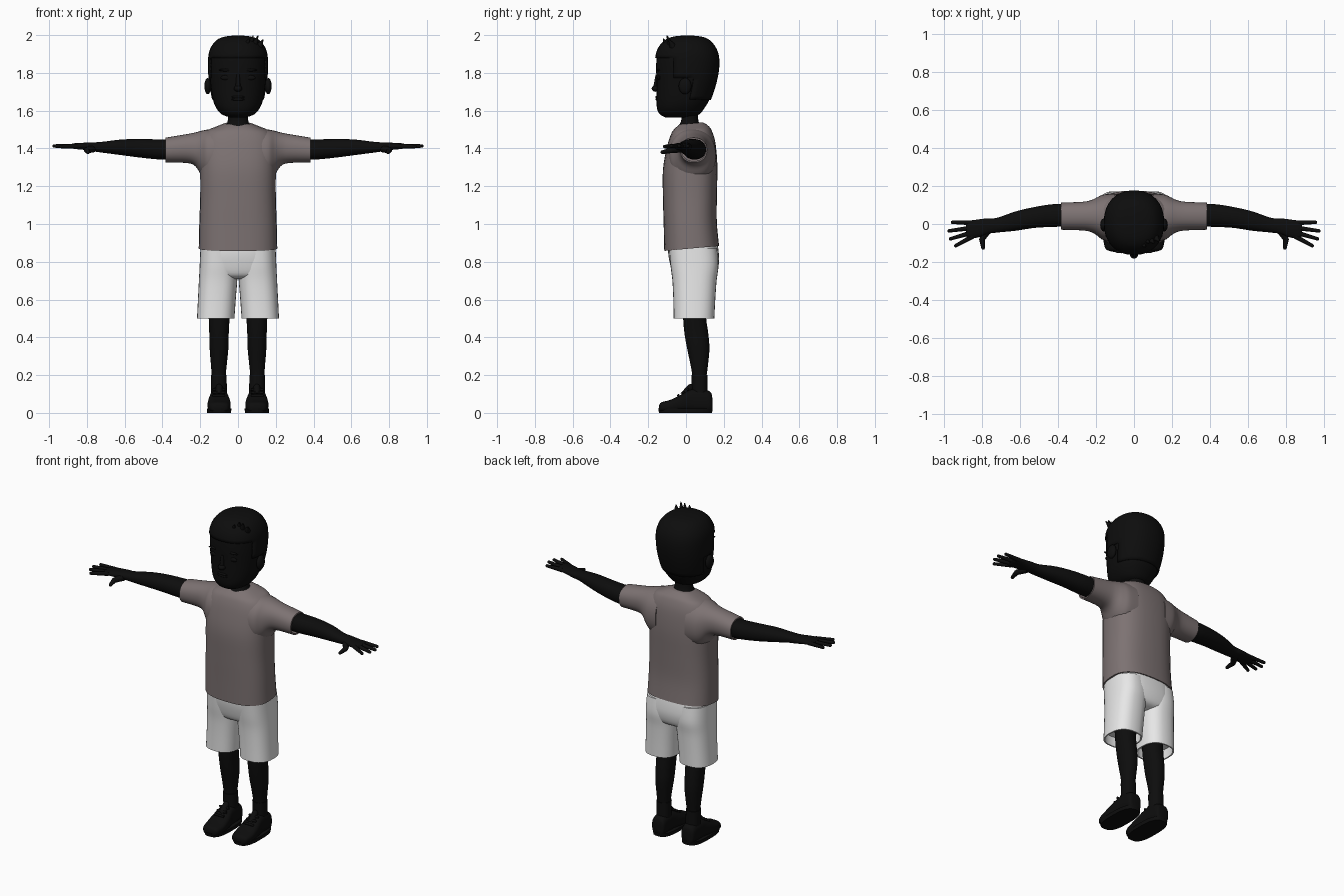
import bpy, bmesh, math
from mathutils import Vector, Matrix

if "Cube" in bpy.data.objects:
    bpy.data.objects.remove(bpy.data.objects["Cube"])


def material(name, *rgb):
    m = bpy.data.materials.new(name)
    m.use_nodes = True
    m.diffuse_color = (*rgb, 1)
    bsdf = next(n for n in m.node_tree.nodes if n.type == 'BSDF_PRINCIPLED')
    bsdf.inputs["Base Color"].default_value = (*rgb, 1)
    return m


BLACK = material("soft black", 0.004, 0.004, 0.004)
TAUPE = material("taupe cloth", 0.205, 0.17, 0.17)
WHITE = material("white cloth", 0.8, 0.8, 0.8)


def finish(name, bm, mat, mirror=False, angle=45):
    bmesh.ops.recalc_face_normals(bm, faces=bm.faces[:])
    mesh = bpy.data.meshes.new(name)
    bm.to_mesh(mesh)
    bm.free()
    mesh.materials.append(mat)
    obj = bpy.data.objects.new(name, mesh)
    bpy.context.collection.objects.link(obj)
    bpy.ops.object.select_all(action='DESELECT')
    obj.select_set(True)
    bpy.context.view_layer.objects.active = obj
    bpy.ops.object.shade_smooth_by_angle(angle=math.radians(angle))
    if mirror:
        mod = obj.modifiers.new("Mirror", 'MIRROR')
        mod.use_mirror_merge = False
    return obj


def smooth_rings(rings, steps=4):
    """Catmull-Rom interpolation between the given rings."""
    out = []
    for i in range(len(rings) - 1):
        quad = [rings[max(i - 1, 0)], rings[i], rings[i + 1], rings[min(i + 2, len(rings) - 1)]]
        for s in range(steps):
            t = s / steps
            out.append([b + (c - a) * t / 2 + (2 * a - 5 * b + 4 * c - d) * t * t / 2
                        + (3 * b - a - 3 * c + d) * t ** 3 / 2 for a, b, c, d in zip(*quad)])
    return out + [list(rings[-1])]


def loft(rings, axis='z', power=2.2, lip=0, depth=0.08, tilt=0, sides=32):
    """Rings are (position, low a, high a, low b, high b); lip folds the last edge inward."""
    rings = smooth_rings(rings)
    if lip:
        p, a0, a1, b0, b1 = rings[-1]
        inner = [a0 + lip, a1 - lip, b0 + lip, b1 - lip]
        back = depth if rings[0][0] > p else -depth
        rings += [[p, *inner], [p + back, *inner]]
    place = {'z': lambda p, a, b: (a, b, p + tilt * b),
             'x': lambda p, a, b: (p, a, b),
             'y': lambda p, a, b: (a, p, b)}[axis]
    bm = bmesh.new()
    loops = []
    for p, a0, a1, b0, b1 in rings:
        loop = []
        for k in range(sides):
            u = math.tau * k / sides
            c, s = math.cos(u), math.sin(u)
            c = math.copysign(abs(c) ** (2 / power), c)
            s = math.copysign(abs(s) ** (2 / power), s)
            loop.append(bm.verts.new(place(p, (a0 + a1 + (a1 - a0) * c) / 2,
                                           (b0 + b1 + (b1 - b0) * s) / 2)))
        loops.append(loop)
    for low, high in zip(loops, loops[1:]):
        for k in range(sides):
            n = (k + 1) % sides
            bm.faces.new((low[k], low[n], high[n], high[k]))
    bm.faces.new(loops[0])
    bm.faces.new(loops[-1])
    return bm


def ball(bm, centre, size):
    bmesh.ops.create_uvsphere(bm, u_segments=16, v_segments=10, radius=1,
                              matrix=Matrix.Translation(centre) @ Matrix.Diagonal((*size, 1)))


def rod(bm, start, end, r1, r2):
    start, end = Vector(start), Vector(end)
    d = end - start
    bmesh.ops.create_cone(bm, segments=12, radius1=r1, radius2=r2, depth=d.length, cap_ends=True,
                          matrix=Matrix.Translation((start + end) / 2)
                          @ d.to_track_quat('Z', 'Y').to_matrix().to_4x4())
    ball(bm, end, (r2, r2, r2))


# Head and neck
HEAD = [(z, -w, w, f, b) for z, w, f, b in (
    (1.565, .045, -.11, .03), (1.58, .085, -.138, .07), (1.61, .113, -.153, .095),
    (1.66, .133, -.156, .125), (1.75, .147, -.156, .155), (1.84, .152, -.158, .17),
    (1.91, .146, -.15, .162), (1.96, .118, -.118, .13), (1.983, .078, -.075, .09),
    (1.991, .02, -.015, .03))]
finish("head", loft(HEAD, power=2.25), BLACK)
finish("neck", loft([(1.62, -.054, .054, -.03, .065), (1.55, -.054, .054, -.025, .065),
                     (1.515, -.066, .066, -.045, .08), (1.48, -.085, .085, -.07, .1)]), BLACK)

# Hair: the upper part of the head shape, thickened outward
bm = loft(HEAD, power=2.25)


def below_hairline(p):
    if p.y < -.07:
        return p.z < 1.87
    return p.z < (1.78 if p.y < .03 else 1.66)


bmesh.ops.delete(bm, geom=[f for f in bm.faces if below_hairline(f.calc_center_median())],
                 context='FACES')
hair = finish("hair", bm, BLACK)
shell = hair.modifiers.new("Thickness", 'SOLIDIFY')
shell.thickness, shell.offset = 0.007, 1
bm = bmesh.new()
for x, y, z in ((.08, -.1, 1.995), (.105, -.1, 1.995), (.132, -.09, 1.975), (.06, -.12, 1.98)):
    rod(bm, (x - .02, y + .02, 1.94), (x, y, z), .02, .003)
finish("hair_tufts", bm, BLACK)

# Face
bm = bmesh.new()
ball(bm, (.16, -.005, 1.73), (.018, .034, .043))
finish("ears", bm, BLACK, mirror=True)
bm = bmesh.new()
ball(bm, (0, -.16, 1.717), (.022, .022, .017))
rod(bm, (0, -.152, 1.79), (0, -.16, 1.725), .009, .013)
finish("nose", bm, BLACK)
bm = bmesh.new()
ball(bm, (.065, -.143, 1.775), (.028, .008, .013))
ball(bm, (.065, -.146, 1.815), (.036, .008, .007))
finish("eyes_and_brows", bm, BLACK, mirror=True)
bm = bmesh.new()
for z in (1.66, 1.672):
    ball(bm, (0, -.154, z), (.036, .008, .007))
finish("lips", bm, BLACK)

# Shirt
finish("shirt_body", loft(
    [(z, -w, w, f, b) for z, w, f, b in (
        (1.53, .07, -.03, .09), (1.512, .115, -.058, .115), (1.485, .17, -.078, .135),
        (1.42, .198, -.1, .155), (1.3, .2, -.122, .166), (1.15, .2, -.122, .164),
        (1.0, .205, -.118, .163), (.868, .208, -.115, .175))],
    power=2.6, lip=.012, tilt=.09), TAUPE)
finish("shirt_sleeves", loft(
    [(.1, -.09, .16, 1.22, 1.507), (.16, -.085, .155, 1.23, 1.5), (.195, -.06, .14, 1.26, 1.493),
     (.225, -.043, .126, 1.305, 1.485), (.27, -.034, .117, 1.323, 1.476),
     (.385, -.03, .112, 1.325, 1.457)],
    axis='x', lip=.008, depth=.05), TAUPE, mirror=True)

# Shorts
finish("shorts_seat", loft(
    [(.93, -.19, .19, -.09, .16), (.86, -.198, .198, -.095, .172), (.79, -.2, .2, -.085, .174),
     (.73, -.19, .19, -.065, .155), (.71, -.12, .12, -.03, .11)], power=2.7), WHITE)
finish("shorts_legs", loft(
    [(.87, .003, .199, -.09, .165), (.78, .001, .203, -.082, .172), (.7, .004, .207, -.072, .162),
     (.6, .012, .212, -.067, .155), (.5, .019, .217, -.065, .15)],
    power=2.5, lip=.008, depth=.06), WHITE, mirror=True)

# Arms and hands
finish("arms", loft(
    [(.33, -.012, .105, 1.342, 1.448), (.42, -.015, .105, 1.342, 1.448),
     (.52, -.02, .09, 1.352, 1.45), (.62, -.035, .067, 1.365, 1.447),
     (.72, -.045, .033, 1.378, 1.435), (.77, -.052, .03, 1.385, 1.432),
     (.82, -.07, .024, 1.393, 1.43), (.87, -.078, .016, 1.398, 1.427),
     (.885, -.06, .002, 1.404, 1.42)], axis='x'), BLACK, mirror=True)
bm = bmesh.new()
for y, tip in ((.006, (.955, .009, 1.412)), (-.02, (.973, -.036, 1.413)),
               (-.044, (.966, -.078, 1.413)), (-.066, (.938, -.114, 1.41))):
    rod(bm, (.85, y, 1.412), tip, .013, .009)
rod(bm, (.77, -.03, 1.4), (.8, -.08, 1.39), .022, .015)
rod(bm, (.8, -.08, 1.39), (.794, -.125, 1.38), .015, .01)
finish("fingers", bm, BLACK, mirror=True)

# Legs, socks and shoes
finish("legs", loft(
    [(.62, .04, .16, -.02, .105), (.5, .045, .155, -.015, .107), (.42, .049, .152, -.008, .118),
     (.34, .051, .15, .006, .124), (.25, .06, .143, .025, .116), (.18, .066, .138, .035, .108),
     (.08, .066, .136, .04, .108)]), BLACK, mirror=True)
finish("sock_cuffs", loft([(.2, .06, .143, .028, .114), (.1, .059, .142, .033, .115)]),
       BLACK, mirror=True)
finish("shoes", loft(
    [(-.143, .075, .125, .01, .04), (-.13, .05, .15, .005, .056), (-.08, .039, .161, .005, .07),
     (-.02, .042, .158, .005, .1), (.03, .052, .15, .005, .125), (.09, .055, .148, .005, .125),
     (.13, .06, .143, .005, .11), (.139, .075, .125, .01, .08)],
    axis='y', power=2.8), BLACK, mirror=True)
finish("shoe_soles", loft([(0, .037, .163, -.143, .138), (.022, .035, .165, -.147, .141)],
                          power=2.8), BLACK, mirror=True)
bm = bmesh.new()
for i in range(3):
    y, z = -.04 + .025 * i, .092 + .016 * i
    rod(bm, (.07, y, z), (.13, y, z), .007, .007)
rod(bm, (.1, -.01, .09), (.1, .025, .135), .024, .018)
finish("shoe_laces", bm, BLACK, mirror=True)
